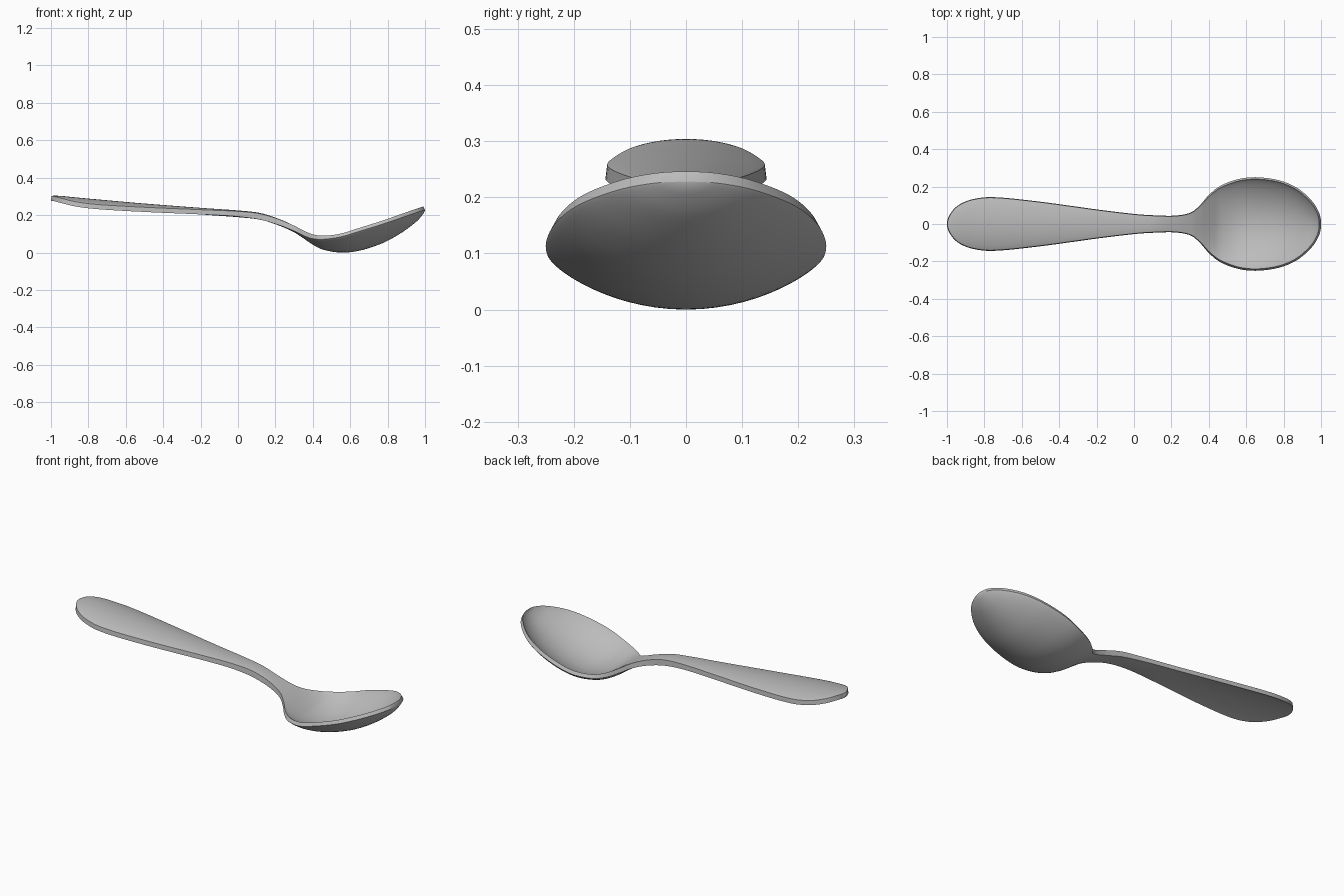
import bpy, bmesh, math
from mathutils import Vector

cube = bpy.data.objects.get("Cube")
if cube:
    bpy.data.objects.remove(cube, do_unlink=True)

# Stations along the spoon: x, half width, centre top z, edge top z, centre bottom z
HANDLE = [
    (-1.00, 0.000, .301, .301, .276),
    (-.985, 0.050, .304, .300, .277),
    (-0.94, 0.100, .302, .288, .273),
    (-0.86, 0.133, .294, .270, .264),
    (-0.74, 0.143, .283, .256, .251),
    (-0.50, 0.119, .262, .242, .230),
    (-0.20, 0.078, .239, .229, .204),
    (0.00, 0.054, .225, .220, .189),
    (0.12, 0.046, .211, .207, .175),
    (0.22, 0.045, .179, .177, .144),
    (0.30, 0.060, .143, .143, .108),
]
BOWL = [
    (0.35, 0.098, .113, .116, .076),
    (0.40, 0.155, .078, .096, .042),
    (0.46, 0.203, .042, .090, .014),
    (0.55, 0.238, .020, .102, .000),
    (0.65, 0.250, .028, .132, .010),
    (0.77, 0.235, .066, .169, .049),
    (0.87, 0.194, .119, .203, .103),
    (0.95, 0.125, .178, .230, .162),
    (0.99, 0.059, .222, .243, .206),
    (1.00, 0.000, .246, .246, .228),
]
STEPS = 6     # samples between stations
ACROSS = 28   # faces across the width


def catmull(a, b, c, d, t):
    return [0.5 * (2 * q + (r - p) * t + (2 * p - 5 * q + 4 * r - s) * t * t
                   + (3 * q - p - 3 * r + s) * t ** 3) for p, q, r, s in zip(a, b, c, d)]


def mirrored(s):
    return (s[0], -s[1]) + s[2:]


def bowl_blend(x):
    # 0 on the handle, 1 on the bowl
    t = min(max((x - 0.3) / 0.2, 0), 1)
    return t * t * (3 - 2 * t)


# Smooth the stations; mirrored end points make the tips round
stations = HANDLE + BOWL
pts = [mirrored(stations[1])] + stations + [mirrored(stations[-2])]
rows = [catmull(*pts[i:i + 4], k / STEPS)
        for i in range(len(pts) - 3) for k in range(STEPS)]
rows.append(stations[-1])

# Skin the upper and lower surfaces and the edge wall
bm = bmesh.new()
top, bottom = [], []
last = len(rows) - 1
for i, (x, w, zt, ze, zb) in enumerate(rows):
    # edge is thickest at the neck and thinnest round the bowl
    thick = 0.025 + 0.007 * math.exp(-((x - 0.15) / 0.15) ** 2) - 0.007 * bowl_blend(x)
    inset = 0.003 + 0.007 * bowl_blend(x)
    # outward normal of the outline, used to pull in the upper rim
    if i in (0, last):
        n = Vector((-1 if i == 0 else 1, 0))
    else:
        a, b = rows[i - 1], rows[i + 1]
        n = Vector((a[1] - b[1], b[0] - a[0])).normalized()
    wt = max(w - n.y * inset, 0)
    up, low = [], []
    for j in range(ACROSS + 1):
        u = math.sin(math.pi * (j / ACROSS - 0.5))
        f = max(1 - u * u, 0) ** 0.85
        up.append(bm.verts.new((x - n.x * inset, u * wt, ze + (zt - ze) * f)))
        low.append(bm.verts.new((x, u * w, ze - thick + (zb - ze + thick) * f)))
    top.append(up)
    bottom.append(low)

for i in range(last):
    for j in range(ACROSS):
        bm.faces.new((top[i][j], top[i + 1][j], top[i + 1][j + 1], top[i][j + 1]))
        bm.faces.new((bottom[i][j], bottom[i][j + 1], bottom[i + 1][j + 1], bottom[i + 1][j]))
    for j in (0, ACROSS):
        bm.faces.new((top[i][j], bottom[i][j], bottom[i + 1][j], top[i + 1][j]))
bmesh.ops.remove_doubles(bm, verts=bm.verts[:], dist=1e-5)
bmesh.ops.recalc_face_normals(bm, faces=bm.faces[:])

mesh = bpy.data.meshes.new("spoon")
bm.to_mesh(mesh)
bm.free()
spoon = bpy.data.objects.new("spoon", mesh)
bpy.context.collection.objects.link(spoon)

# Plain grey metal
metal = bpy.data.materials.new("grey metal")
metal.use_nodes = True
grey = (0.5, 0.5, 0.5, 1)
metal.diffuse_color = grey
metal.node_tree.nodes["Principled BSDF"].inputs["Base Color"].default_value = grey
mesh.materials.append(metal)

bpy.ops.object.select_all(action='DESELECT')
spoon.select_set(True)
bpy.context.view_layer.objects.active = spoon
bpy.ops.object.shade_smooth_by_angle(angle=math.radians(40))
